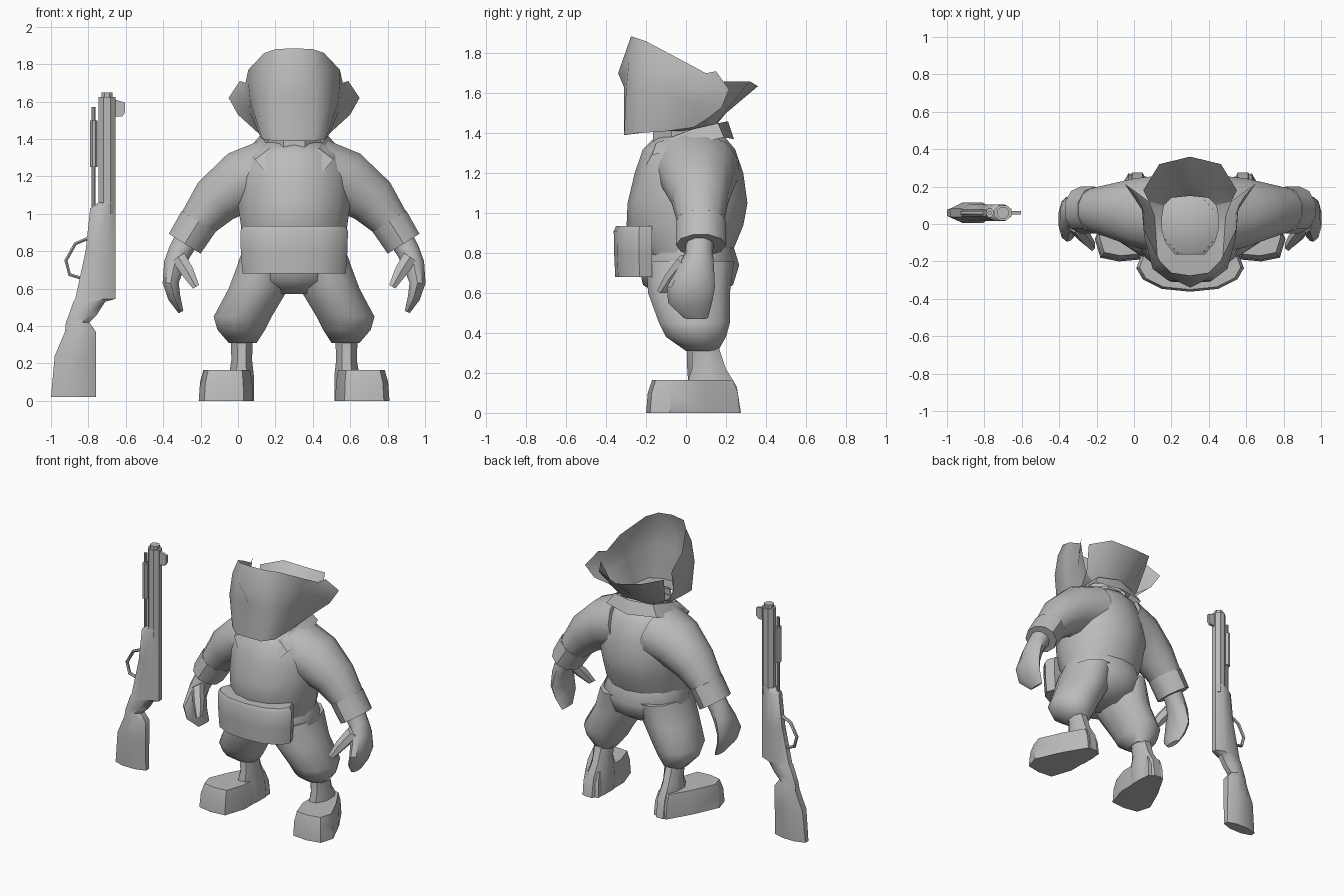
import bpy
import math
from mathutils import Vector

if "Cube" in bpy.data.objects:
    bpy.data.objects.remove(bpy.data.objects["Cube"], do_unlink=True)

BODY_X = 0.3
GUN_Y = 0.06

grey = bpy.data.materials.new("plain grey")
grey.use_nodes = True
grey.diffuse_color = (0.5, 0.5, 0.5, 1)
for node in grey.node_tree.nodes:
    if node.type == 'BSDF_PRINCIPLED':
        node.inputs["Base Color"].default_value = grey.diffuse_color


def make(name, verts, faces, offset, mirror=False, angle=40):
    """Create a mesh object, optionally mirrored across its own centre line."""
    mesh = bpy.data.meshes.new(name)
    mesh.from_pydata([tuple(v) for v in verts], [], faces)
    mesh.validate()
    mesh.materials.append(grey)
    obj = bpy.data.objects.new(name, mesh)
    obj.location = offset
    bpy.context.collection.objects.link(obj)
    bpy.ops.object.select_all(action='DESELECT')
    obj.select_set(True)
    bpy.context.view_layer.objects.active = obj
    bpy.ops.object.mode_set(mode='EDIT')
    bpy.ops.mesh.select_all(action='SELECT')
    bpy.ops.mesh.normals_make_consistent(inside=False)
    bpy.ops.object.mode_set(mode='OBJECT')
    bpy.ops.object.shade_smooth_by_angle(angle=math.radians(angle))
    if mirror:
        modifier = obj.modifiers.new("mirror", 'MIRROR')
        modifier.use_clip = True
        modifier.merge_threshold = 0.001
    return obj


def bridge(name, rings, offset, mirror=False, caps=True, angle=40):
    """Skin a stack of equal rings."""
    count = len(rings[0])
    verts = [point for ring in rings for point in ring]
    faces = []
    for row in range(len(rings) - 1):
        for i in range(count):
            j = (i + 1) % count
            low, high = row * count, (row + 1) * count
            faces.append((low + i, low + j, high + j, high + i))
    if caps:
        faces.append(tuple(range(count)))
        faces.append(tuple(range(len(verts) - count, len(verts))))
    return make(name, verts, faces, offset, mirror, angle)


BODY = (BODY_X, 0, 0)
GUN = (0, GUN_Y, 0)


def loft(name, spans, offset=BODY, sides=14, mirror=False, caps=True, angle=40):
    """Level rings, each given as left, right, front, back, height."""
    rings = []
    for left, right, front, back, z in spans:
        ring = []
        for i in range(sides):
            a = math.tau * (i + 0.5) / sides
            grow = 0.5 / math.cos(math.pi / sides)
            ring.append(((left + right) / 2 + (right - left) * grow * math.cos(a),
                         (front + back) / 2 + (back - front) * grow * math.sin(a), z))
        rings.append(ring)
    return bridge(name, rings, offset, mirror, caps, angle)


def limb(name, path, offset=BODY, sides=10, mirror=True):
    """Tube along x, y, z points, each with an in-plane radius and a depth radius."""
    rings = []
    for k, (x, y, z, wide, deep) in enumerate(path):
        before, after = path[max(k - 1, 0)], path[min(k + 1, len(path) - 1)]
        along = Vector((after[0] - before[0], 0, after[2] - before[2])).normalized()
        across = Vector((-along.z, 0, along.x))
        ring = []
        for i in range(sides):
            a = math.tau * (i + 0.5) / sides
            ring.append(Vector((x, y, z)) + across * wide * math.cos(a)
                        + Vector((0, deep * math.sin(a), 0)))
        rings.append(ring)
    return bridge(name, rings, offset, mirror)


def sheet(name, columns, angle=40):
    """Half of a thin shell, from the centre line outwards, mirrored."""
    rows = len(columns[0])
    verts = [point for column in columns for point in column]
    faces = []
    for c in range(len(columns) - 1):
        for r in range(rows - 1):
            a, b = c * rows + r, (c + 1) * rows + r
            faces.append((a, b, b + 1, a + 1))
    return make(name, verts, faces, BODY, True, angle)


# Shirt body, neck and trouser seat
loft("shirt_body", [(-.25, .25, -.19, .2, .74), (-.275, .275, -.25, .24, .84),
                    (-.285, .285, -.29, .28, .94), (-.3, .3, -.285, .3, 1.05),
                    (-.3, .3, -.25, .28, 1.2), (-.25, .25, -.21, .24, 1.32),
                    (-.17, .17, -.15, .19, 1.38)], angle=60)
loft("neck", [(-.14, .14, -.17, .15, 1.2), (-.14, .14, -.165, .15, 1.42)],
     sides=8, caps=False)
loft("trouser_seat", [(-.26, .26, -.2, .23, .84), (-.3, .3, -.23, .26, .74),
                      (-.24, .24, -.21, .23, .64), (-.1, .1, -.1, .12, .57)], angle=60)

# Sleeves, cuffs, hands and thumbs
limb("sleeves", [(.12, .05, 1.22, .19, .22), (.28, .06, 1.175, .17, .19),
                 (.42, .07, 1.07, .14, .145), (.53, .075, .94, .1, .115)], sides=12)
limb("cuffs", [(.51, .075, .96, .112, .125), (.585, .075, .84, .105, .125)])
limb("hands", [(.57, .07, .87, .07, .07), (.61, .065, .8, .065, .07),
               (.64, .05, .73, .06, .09), (.66, .025, .63, .045, .12),
               (.64, .02, .55, .035, .11), (.605, .05, .475, .015, .06)])
limb("thumbs", [(.62, .0, .77, .045, .045), (.57, -.06, .69, .04, .045),
                (.525, -.115, .61, .022, .03)], sides=6)

# Baggy trouser legs, shins and boots
loft("trouser_legs", [(.01, .29, -.2, .24, .76), (.03, .35, -.19, .22, .6),
                      (.12, .43, -.135, .22, .45), (.155, .41, -.1, .2, .38),
                      (.2, .35, .0, .16, .31)], sides=12, mirror=True, angle=60)
loft("shins", [(.22, .34, .03, .16, .34), (.225, .335, .03, .2, .22),
               (.215, .35, .0, .255, .13), (.215, .35, .0, .275, .0)],
     sides=8, mirror=True, angle=50)
sole = [(.22, .25), (.33, .27), (.43, .1), (.51, -.08), (.48, -.18),
        (.38, -.2), (.27, -.19), (.22, -.04)]
boot_rings = []
for size, height in ((1, 0), (.96, .1), (.86, .165)):
    boot_rings.append([(.33 + (x - .33) * size, .02 + (y - .02) * size, height)
                       for x, y in sole])
bridge("boots", boot_rings, BODY, mirror=True)

# Belly pouch with a curved front
plan = [(.15, -.345), (.25, -.295), (.285, -.235), (.26, -.17)]
plan = plan + [(-x, y) for x, y in reversed(plan)] + [(0, -.36)]
pouch_rings = []
for size, height in ((.97, .68), (1, .8), (1.01, .91), (.95, .935)):
    pouch_rings.append([(x * size, -.17 + (y + .17) * size, height) for x, y in plan])
bridge("belly_pouch", pouch_rings, BODY)

# Open shirt collar, inner edge then outer edge
sheet("collar", [[(0, -.215, 1.28), (.11, -.235, 1.17)],
                 [(.13, -.15, 1.35), (.21, -.17, 1.29)],
                 [(.18, .03, 1.42), (.25, .03, 1.34)],
                 [(.15, .16, 1.45), (.2, .19, 1.38)],
                 [(0, .21, 1.46), (0, .24, 1.37)]])

# Hollow face with flaring ears: neck edge, chin, cheek, brow, rim
sheet("face_shell", [
    [(0, -.16, 1.41), (0, -.31, 1.39), (0, -.31, 1.63), (0, -.34, 1.7), (0, -.275, 1.885)],
    [(.08, -.16, 1.41), (.1, -.31, 1.39), (.12, -.3, 1.62), (.11, -.285, 1.77), (.1, -.26, 1.88)],
    [(.13, -.1, 1.41), (.17, -.25, 1.4), (.2, -.24, 1.62), (.19, -.22, 1.77), (.16, -.2, 1.86)],
    [(.15, -.03, 1.41), (.18, -.1, 1.41), (.235, -.08, 1.6), (.245, -.07, 1.7), (.245, -.03, 1.77)],
    [(.15, .04, 1.42), (.19, .04, 1.43), (.24, .05, 1.55), (.25, .07, 1.63), (.26, .1, 1.7)],
    [(.14, .1, 1.43), (.22, .12, 1.48), (.3, .18, 1.53), (.35, .215, 1.62), (.29, .15, 1.71)]],
    angle=45)

# Flap at the back of the head: neck edge, fold, outer edge
sheet("nape_flap", [
    [(0, .15, 1.44), (0, .2, 1.5), (0, .36, 1.635)],
    [(.1, .14, 1.43), (.13, .19, 1.5), (.165, .32, 1.66)],
    [(.14, .1, 1.43), (.22, .12, 1.48), (.25, .18, 1.66)]])

# Rifle stock and receiver: height, left edge, right edge, half depth
stock = [(.02, -1, -.76, .04), (.24, -.98, -.76, .055), (.37, -.925, -.76, .055),
         (.42, -.92, -.795, .045), (.46, -.905, -.755, .045), (.53, -.88, -.71, .045),
         (.545, -.87, -.655, .045), (.8, -.815, -.655, .045),
         (1.03, -.79, -.655, .045), (1.06, -.745, -.655, .04)]
loft("rifle_stock", [(left, right, -deep, deep, z) for z, left, right, deep in stock],
     GUN, sides=8)

# Rifle barrel, muzzle, sight, loading rod and grip
for part, left, right, deep, low, high in (
        ("rifle_barrel", -.745, -.655, .04, 1, 1.625),
        ("rifle_muzzle", -.73, -.67, .03, 1.6, 1.648),
        ("loading_rod", -.782, -.762, .01, 1, 1.57),
        ("rod_grip", -.79, -.752, .025, 1.25, 1.5)):
    loft(part, [(left, right, -deep, deep, low), (left, right, -deep, deep, high)],
         GUN, sides=8)
sight = [(-.67, 1.52), (-.62, 1.52), (-.605, 1.54), (-.605, 1.595), (-.67, 1.615)]
bridge("rifle_sight", [[(x, y, z) for x, z in sight] for y in (-.01, .01)], GUN)

# Trigger guard
guard = [(-.8, .87), (-.87, .84), (-.92, .75), (-.9, .675), (-.82, .65)]
limb("trigger_guard", [(x, 0, z, .01, .014) for x, z in guard], GUN, sides=6, mirror=False)
